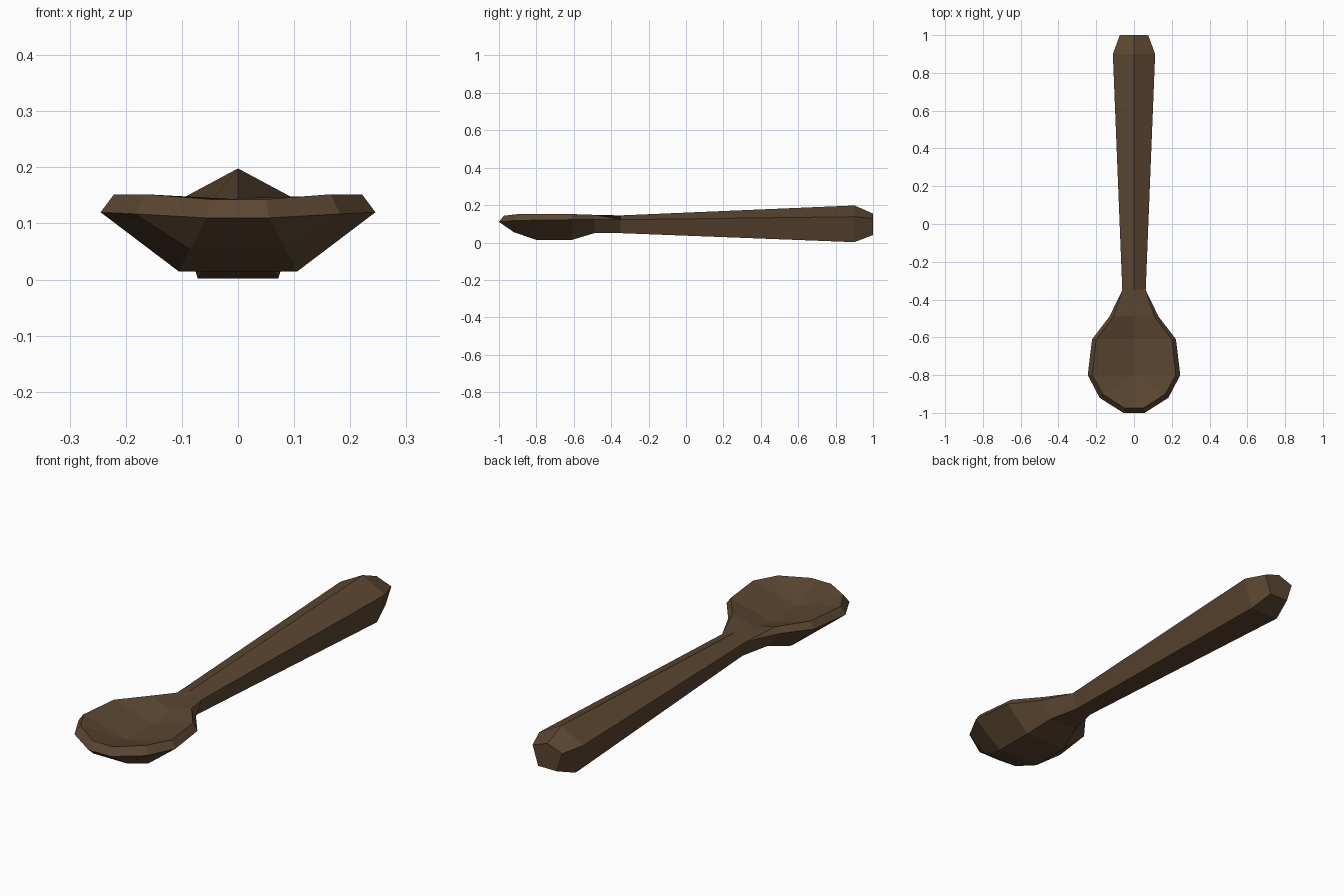
import bpy
import bmesh

if "Cube" in bpy.data.objects:
    bpy.data.objects.remove(bpy.data.objects["Cube"], do_unlink=True)

wood = bpy.data.materials.new("dark_wood")
wood.use_nodes = True
wood.diffuse_color = (0.105, 0.062, 0.031, 1)
wood.node_tree.nodes["Principled BSDF"].inputs["Base Color"].default_value = wood.diffuse_color


def loft(name, sections, cap=False):
    """Skin half sections (centre top, rim, side, bottom), mirrored across x."""
    bm = bmesh.new()
    rings = []
    for half in sections:
        mirrored = [(-x, y, z) for x, y, z in reversed(half[1:])]
        rings.append([bm.verts.new(p) for p in half + mirrored])
    for a, b in zip(rings, rings[1:]):
        n = len(a)
        for i in range(n):
            j = (i + 1) % n
            bm.faces.new((a[i], a[j], b[j], b[i]))
    if cap:
        bm.faces.new(rings[-1])
    # collapse the points shared by neighbouring facets
    bmesh.ops.remove_doubles(bm, verts=bm.verts, dist=0.0005)
    bmesh.ops.recalc_face_normals(bm, faces=bm.faces)
    mesh = bpy.data.meshes.new(name)
    bm.to_mesh(mesh)
    bm.free()
    mesh.materials.append(wood)
    obj = bpy.data.objects.new(name, mesh)
    bpy.context.collection.objects.link(obj)
    return obj


def handle_section(y, top, width, side, base, bottom):
    """Five-sided section with a ridge on top."""
    return [(0, y, top), (width, y, side), (base, y, bottom)]


def bowl_section(y, floor, rim, side, bottom):
    """Section with a hollow top; each pair is half width and height."""
    return [(0, y, floor), (rim[0], y, rim[1]), (side[0], y, side[1]), (bottom[0], y, bottom[1])]


# Handle: widens towards the back and ends in a chamfer
loft("handle", [
    handle_section(-0.35, 0.145, 0.062, 0.122, 0.04, 0.05),
    handle_section(0.9, 0.198, 0.112, 0.138, 0.072, 0.002),
    handle_section(1.0, 0.155, 0.075, 0.128, 0.047, 0.04),
], cap=True)

# Bowl: neck, shoulders, widest part, then the rounded front lip
neck_side = (0.062, 0.122)
floor_front = (0, -0.8, 0.095)
bowl = [
    bowl_section(-0.35, 0.145, neck_side, neck_side, (0.04, 0.05)),
    bowl_section(-0.49, 0.118, (0.108, 0.148), (0.13, 0.122), (0.07, 0.05)),
    bowl_section(-0.61, 0.095, (0.2, 0.152), (0.222, 0.122), (0.105, 0.014)),
    bowl_section(-0.8, 0.095, (0.221, 0.152), (0.245, 0.12), (0.105, 0.014)),
    [floor_front, (0.165, -0.9, 0.152), (0.182, -0.92, 0.117), (0.085, -0.92, 0.055)],
    [(0, -0.975, 0.143), (0.05, -0.975, 0.143), (0.056, -1, 0.11), (0.056, -1, 0.11)],
]
loft("bowl", bowl, cap=True)
